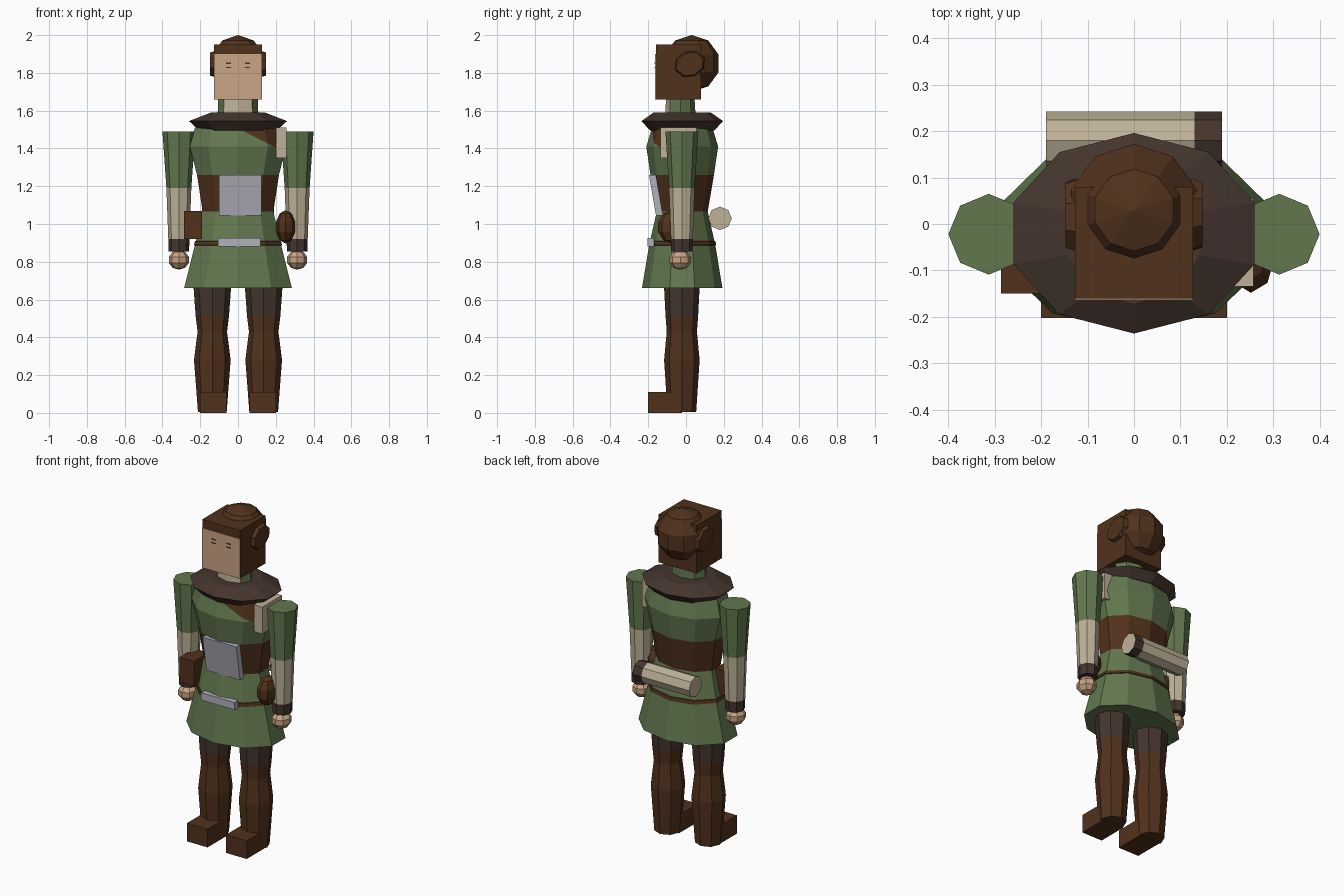
import bpy, bmesh, math
from mathutils import Matrix, Vector

if "Cube" in bpy.data.objects:
    bpy.data.objects.remove(bpy.data.objects["Cube"])


def material(name, rgb):
    m = bpy.data.materials.new(name)
    m.use_nodes = True
    colour = [(c / 255) ** 2.2 for c in rgb] + [1]
    m.diffuse_color = colour
    node = m.node_tree.nodes["Principled BSDF"]
    node.inputs["Base Color"].default_value = colour
    node.inputs["Roughness"].default_value = 0.9
    return m


green = material("tunic green", (98, 119, 80))
brown = material("leather brown", (82, 53, 34))
dark = material("dark brown cloth", (70, 56, 49))
skin = material("skin", (200, 163, 132))
cream = material("cream linen", (188, 176, 150))
silver = material("silver", (176, 175, 187))


def finish(name, bm, mats, rule=None):
    """Turn a bmesh into an object; rule picks the material from centre and normal."""
    bmesh.ops.remove_doubles(bm, verts=bm.verts, dist=0.0005)
    bmesh.ops.recalc_face_normals(bm, faces=bm.faces)
    bm.normal_update()
    if rule:
        for f in bm.faces:
            f.material_index = rule(f.calc_center_median(), f.normal)
    mesh = bpy.data.meshes.new(name)
    bm.to_mesh(mesh)
    bm.free()
    for m in mats:
        mesh.materials.append(m)
    ob = bpy.data.objects.new(name, mesh)
    bpy.context.collection.objects.link(ob)
    return ob


def loft_mesh(rings, n, x=0, y=0):
    """Stack of ellipses given as (z, x radius, y radius), one corner facing +y."""
    bm = bmesh.new()
    loops = []
    for z, rx, ry in rings:
        angles = [math.pi / 2 + i * math.tau / n for i in range(n)]
        loops.append([bm.verts.new((x + rx * math.cos(a), y + ry * math.sin(a), z))
                      for a in angles])
    for low, high in zip(loops, loops[1:]):
        for i in range(n):
            j = (i + 1) % n
            bm.faces.new((low[i], low[j], high[j], high[i]))
    bm.faces.new(loops[0])
    bm.faces.new(loops[-1])
    return bm


def loft(name, rings, n, x, y, mats, rule=None):
    return finish(name, loft_mesh(rings, n, x, y), mats, rule)


def ball(name, centre, radii, n, steps, mat):
    rings = []
    for k in range(steps + 1):
        a = math.pi * k / steps
        s = max(math.sin(a), 0.01)
        rings.append((centre[2] - radii[2] * math.cos(a), radii[0] * s, radii[1] * s))
    return loft(name, rings, n, centre[0], centre[1], [mat])


def box(name, low, high, mat, shear=0):
    """Box between two corners; shear moves the bottom back along y."""
    bm = bmesh.new()
    bmesh.ops.create_cube(bm, size=1)
    low, high = Vector(low), Vector(high)
    for v in bm.verts:
        below = v.co.z < 0
        v.co = Vector([(low[i] + high[i]) / 2 + v.co[i] * (high[i] - low[i]) for i in range(3)])
        if below:
            v.co.y += shear
    return finish(name, bm, [mat])


# Tunic body with a leather waist band and a leather patch on the left shoulder
bm = loft_mesh([(0.66, 0.3, 0.213), (0.89, 0.24, 0.175), (1.065, 0.197, 0.135),
                (1.26, 0.228, 0.168), (1.41, 0.268, 0.19), (1.51, 0.24, 0.16)], 10, 0, -0.02)
slant = Vector((0.5, 0, 1))
bmesh.ops.bisect_plane(bm, geom=bm.verts[:] + bm.edges[:] + bm.faces[:],
                       plane_co=(0, 0, 1.505), plane_no=slant)


def tunic_rule(c, n):
    waist = 1.065 < c.z < 1.26
    patch = c.dot(slant) > 1.505 and c.x > 0 and c.y < -0.02
    return int(waist or patch)


finish("tunic", bm, [green, brown], tunic_rule)

# Belt, buckle and breastplate
loft("belt", [(0.885, 0.236, 0.173), (0.889, 0.245, 0.18), (0.908, 0.24, 0.176),
              (0.912, 0.23, 0.168)], 10, 0, -0.02, [brown])
box("buckle", (-0.105, -0.203, 0.88), (0.12, -0.17, 0.925), silver)
box("breastplate", (-0.1, -0.196, 1.045), (0.125, -0.16, 1.26), silver, 0.037)

# Shoulder cloth
box("shoulder_cloth", (0.2, -0.135, 1.35), (0.257, 0.055, 1.512), cream)

# Collar and neck
loft("collar", [(1.495, 0.215, 0.17), (1.545, 0.273, 0.216), (1.59, 0.15, 0.152)],
     10, 0, -0.02, [dark])
loft("neck", [(1.5, 0.11, 0.085), (1.67, 0.105, 0.075)], 8, 0, -0.03,
     [green, cream], lambda c, n: int(n.y < -0.7))

# Head with face plate, eyes and hair
box("head", (-0.127, -0.16, 1.66), (0.127, 0.08, 1.95), brown)
box("face", (-0.127, -0.164, 1.66), (0.127, -0.158, 1.9), skin)
ball("hair", (0, 0.03, 1.85), (0.15, 0.15, 0.15), 10, 5, brown)
for side, label in ((1, "left"), (-1, "right")):
    for z in (1.826, 1.848):
        box(label + "_eye_line", (side * 0.05 - 0.013, -0.166, z),
            (side * 0.05 + 0.013, -0.162, z + 0.006), brown)
    side_hair = loft(label + "_side_hair", [(0, 0.07, 0.085), (0.024, 0.062, 0.076)], 8, 0, 0, [brown])
    turn = Matrix.Rotation(side * math.pi / 2, 4, "Y")
    spin = Matrix.Rotation(math.pi / 8, 4, "Z")
    side_hair.data.transform(Matrix.Translation((side * 0.124, 0.02, 1.847)) @ turn @ spin)

# Arms and legs
for side, label in ((1, "left"), (-1, "right")):
    loft(label + "_arm", [(0.855, 0.054, 0.056), (0.92, 0.056, 0.058),
                          (1.19, 0.066, 0.068), (1.49, 0.087, 0.087)],
         8, side * 0.313, -0.022, [green, cream, dark],
         lambda c, n: 0 if c.z > 1.19 else 1 if c.z > 0.92 else 2)
    ball(label + "_hand", (side * 0.313, -0.03, 0.81), (0.056, 0.06, 0.052), 8, 5, skin)
    loft(label + "_leg", [(0.005, 0.076, 0.076), (0.28, 0.097, 0.094), (0.43, 0.078, 0.08),
                          (0.51, 0.088, 0.086), (0.7, 0.102, 0.096)],
         8, side * 0.136, -0.022, [brown, dark], lambda c, n: int(c.z > 0.51))
    inner, outer = sorted((side * 0.062, side * 0.2))
    box(label + "_foot", (inner, -0.202, 0), (outer, -0.02, 0.11), brown)

# Belt pouches
box("right_pouch", (-0.287, -0.15, 0.92), (-0.19, -0.01, 1.07), brown)
ball("left_pouch", (0.252, -0.075, 0.985), (0.053, 0.077, 0.088), 8, 5, brown)

# Bedroll across the lower back with a dark strap near one end
roll = loft("bedroll", [(-0.19, 0.062, 0.062), (0.13, 0.062, 0.062), (0.19, 0.062, 0.062)],
            8, 0, 0, [cream, dark], lambda c, n: int(c.z > 0.13 and abs(n.z) < 0.5))
roll.data.transform(Matrix.Translation((0, 0.18, 1.03)) @ Matrix.Rotation(math.pi / 2, 4, "Y"))
